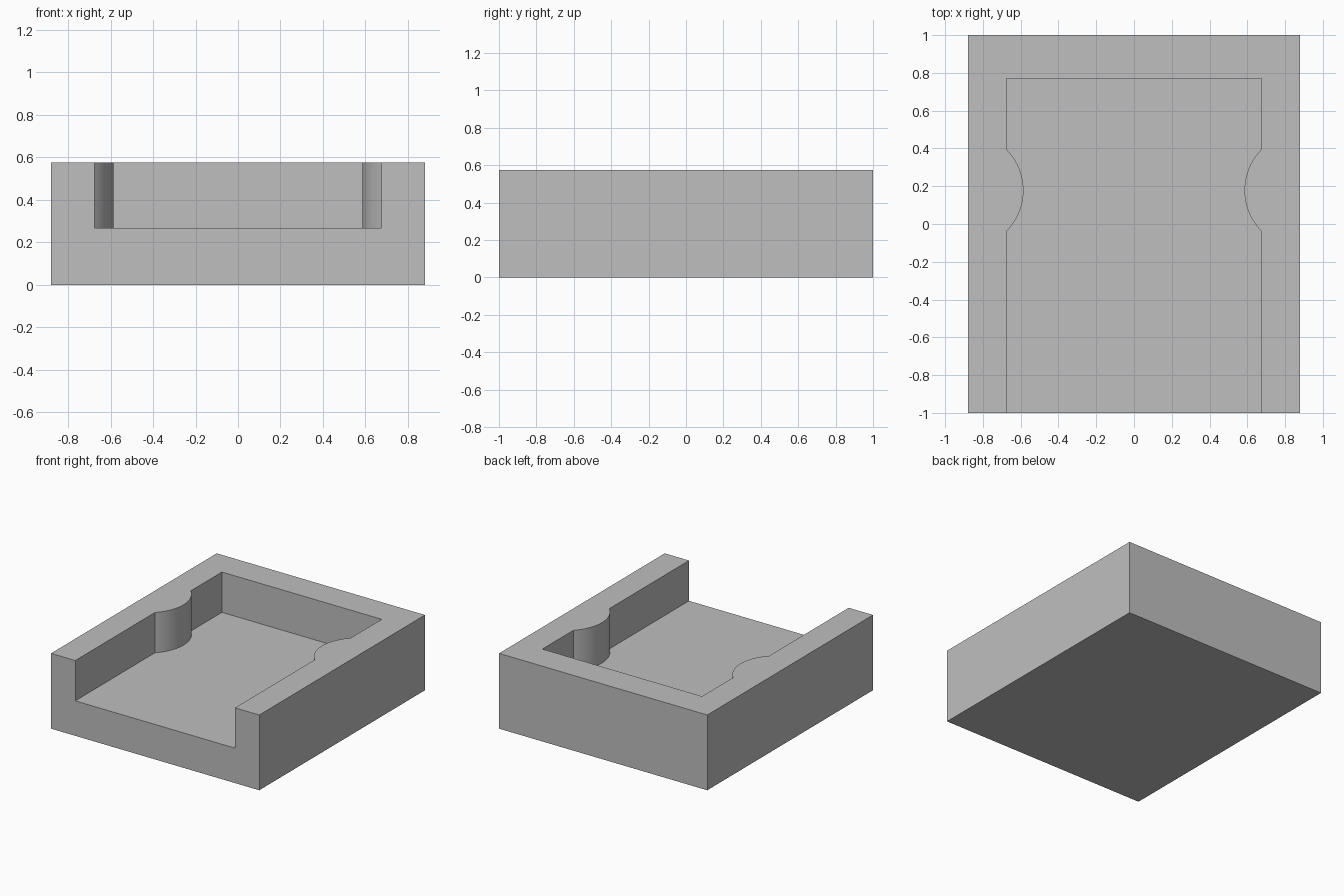
import bpy
import bmesh
from math import asin, cos, sin, pi

if "Cube" in bpy.data.objects:
    bpy.data.objects.remove(bpy.data.objects["Cube"], do_unlink=True)

HALF_W, HALF_L, HEIGHT = 0.88, 1.0, 0.575     # outer block
POCKET_W, POCKET_BACK, FLOOR = 0.675, 0.77, 0.267
BUMP_Y, BUMP_HALF, BUMP_DEPTH = 0.178, 0.217, 0.09
SEGMENTS = 24

# Material
grey = bpy.data.materials.new("plain grey")
grey.use_nodes = True
grey.diffuse_color = (0.52, 0.52, 0.52, 1)
grey.node_tree.nodes["Principled BSDF"].inputs["Base Color"].default_value = grey.diffuse_color

# Pocket outline: right wall with its rounded bump, then the mirrored wall
radius = (BUMP_HALF ** 2 + BUMP_DEPTH ** 2) / (2 * BUMP_DEPTH)
centre_x = POCKET_W - BUMP_DEPTH + radius
sweep = asin(BUMP_HALF / radius)
wall = [(POCKET_W, -HALF_L)]
for i in range(SEGMENTS + 1):
    a = sweep * (2 * i / SEGMENTS - 1)
    wall.append((centre_x - radius * cos(a), BUMP_Y + radius * sin(a)))
wall.append((POCKET_W, POCKET_BACK))
outline = wall + [(-x, y) for x, y in reversed(wall)]
corners = [(-HALF_W, -HALF_L), (-HALF_W, HALF_L), (HALF_W, HALF_L), (HALF_W, -HALF_L)]

bm = bmesh.new()


def ring(points, z):
    return [bm.verts.new((x, y, z)) for x, y in points]


floor, rim = ring(outline, FLOOR), ring(outline, HEIGHT)
base, top = ring(corners, 0), ring(corners, HEIGHT)

# Pocket floor, U-shaped rim and underside
bm.faces.new(floor)
bm.faces.new(rim + top)
bm.faces.new(base)

# Pocket walls, then back and side walls
for low, high in ((floor, rim), (base, top)):
    for i in range(len(low) - 1):
        bm.faces.new((low[i], low[i + 1], high[i + 1], high[i]))

# Front face with the pocket opening
bm.faces.new((base[0], base[3], top[3], rim[0], floor[0], floor[-1], rim[-1], top[0]))
bmesh.ops.recalc_face_normals(bm, faces=bm.faces)

mesh = bpy.data.meshes.new("open_tray")
bm.to_mesh(mesh)
bm.free()
mesh.materials.append(grey)
tray = bpy.data.objects.new("open_tray", mesh)
bpy.context.collection.objects.link(tray)

# Smooth bumps, crisp corners
bpy.ops.object.select_all(action="DESELECT")
tray.select_set(True)
bpy.context.view_layer.objects.active = tray
bpy.ops.object.shade_smooth_by_angle(angle=pi / 6)
